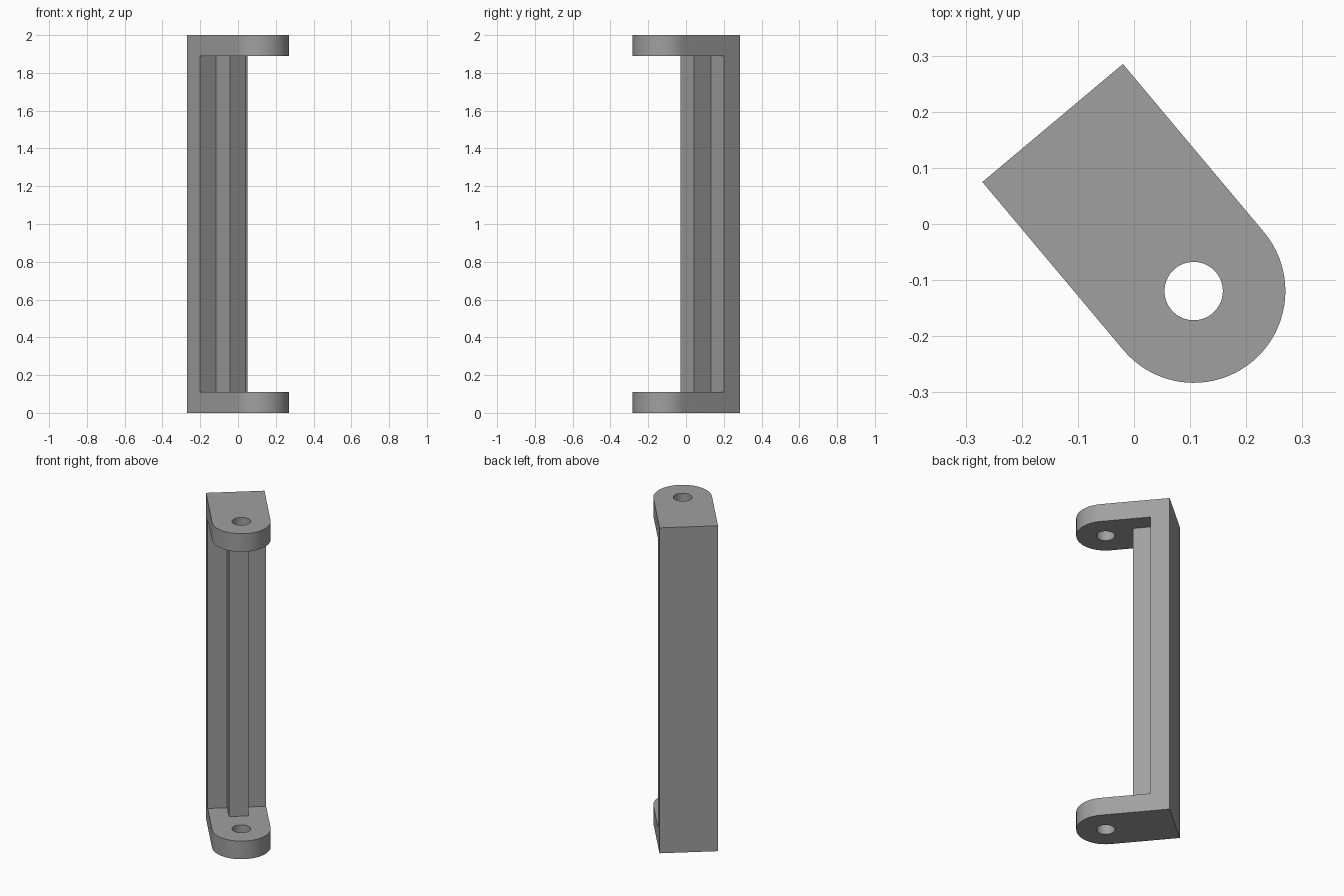
import bpy, bmesh, math

if "Cube" in bpy.data.objects:
    bpy.data.objects.remove(bpy.data.objects["Cube"])

ANGLE = math.radians(40)      # handle is turned about the vertical axis
HALF = 0.1635                 # half width, also the rounded end radius
BACK = (-0.145, 0.18)         # middle of the back edge
REACH = 0.391                 # back edge to hole centre
WALL = 0.109                  # back plate and lug thickness
RIB_HALF = 0.0545
RIB_FRONT = WALL + 0.117
HOLE = 0.052


def place(u, v):
    """Local width u and forward distance v to world x, y."""
    c, s = math.cos(ANGLE), math.sin(ANGLE)
    return BACK[0] + u * c + v * s, BACK[1] + u * s - v * c


def prism(name, outline, z0, z1):
    bm = bmesh.new()
    face = bm.faces.new([bm.verts.new((*place(u, v), z0)) for u, v in outline])
    top = bmesh.ops.extrude_face_region(bm, geom=[face])
    for e in top["geom"]:
        if isinstance(e, bmesh.types.BMVert):
            e.co.z = z1
    bmesh.ops.recalc_face_normals(bm, faces=bm.faces)
    mesh = bpy.data.meshes.new(name)
    bm.to_mesh(mesh)
    bm.free()
    obj = bpy.data.objects.new(name, mesh)
    bpy.context.collection.objects.link(obj)
    return obj


def arc(radius, start, end, steps):
    return [(radius * math.cos(a), REACH + radius * math.sin(a))
            for a in (start + (end - start) * i / steps for i in range(steps + 1))]


# Solid block with a rounded front end
handle = prism("bracket_handle",
               [(-HALF, 0), (HALF, 0)] + arc(HALF, 0, math.pi, 40), 0, 2)

# Space between the lugs, leaving the back plate and its central rib
gap = prism("gap_cutter",
            [(-0.3, WALL), (-RIB_HALF, WALL), (-RIB_HALF, RIB_FRONT),
             (RIB_HALF, RIB_FRONT), (RIB_HALF, WALL), (0.3, WALL),
             (0.3, 0.7), (-0.3, 0.7)], 0.111, 1.889)

# Screw holes through both lugs
hole = prism("hole_cutter", arc(HOLE, 0, 2 * math.pi, 48)[:-1], -0.1, 2.1)

bpy.context.view_layer.objects.active = handle
handle.select_set(True)
for cutter in (gap, hole):
    cutter.hide_render = True
    mod = handle.modifiers.new("cut", 'BOOLEAN')
    mod.operation = 'DIFFERENCE'
    mod.solver = 'EXACT'
    mod.object = cutter
    bpy.ops.object.modifier_apply(modifier=mod.name)
    bpy.data.objects.remove(cutter)
bpy.ops.object.shade_smooth_by_angle(angle=math.radians(30))

# Plain grey finish
grey = bpy.data.materials.new("grey")
grey.diffuse_color = (0.35, 0.35, 0.35, 1)
grey.use_nodes = True
grey.node_tree.nodes["Principled BSDF"].inputs["Base Color"].default_value = grey.diffuse_color
handle.data.materials.clear()
handle.data.materials.append(grey)
